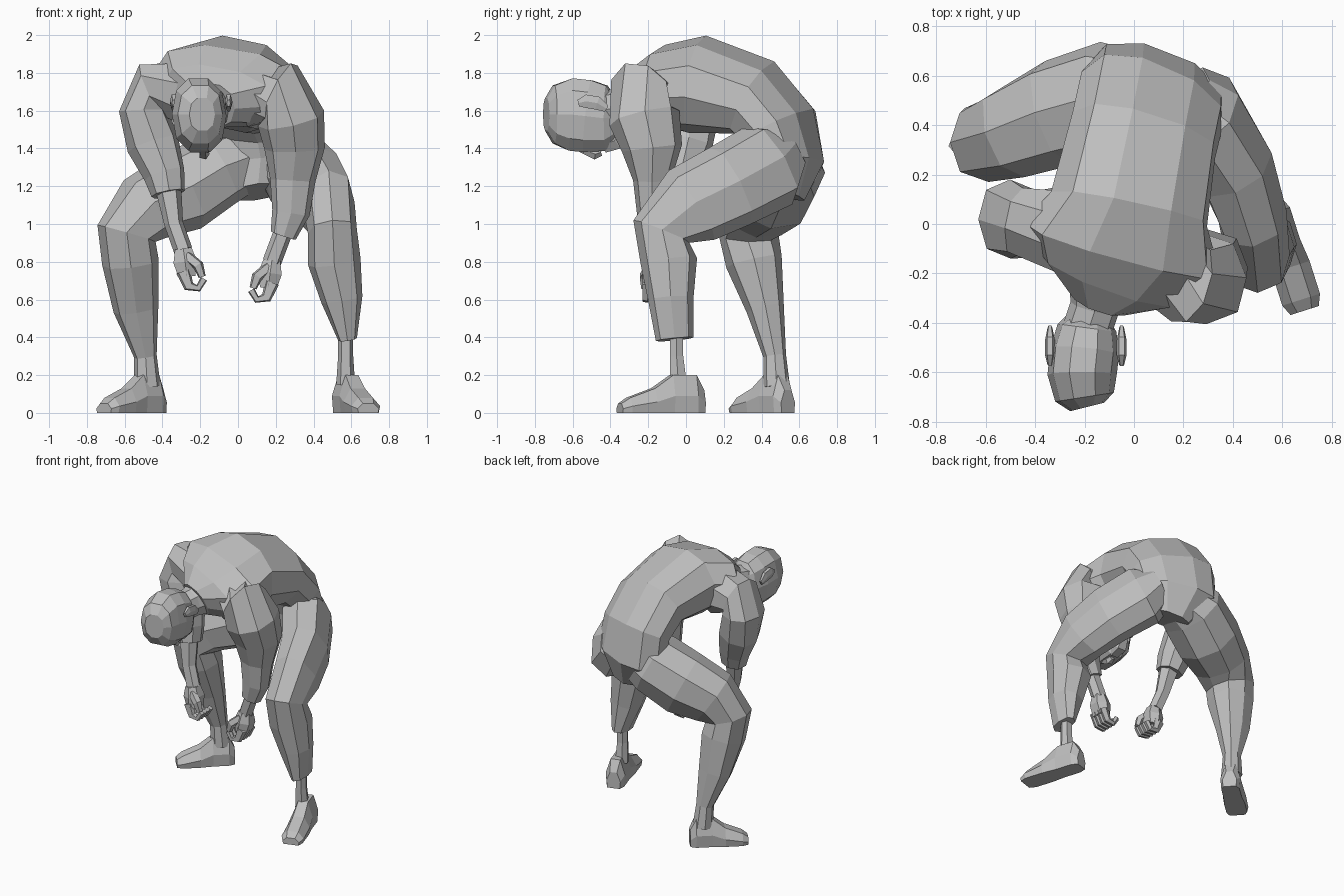
import bpy
import bmesh
from math import cos, sin, pi, copysign
from mathutils import Vector

default_cube = bpy.data.objects.get("Cube")
if default_cube:
    bpy.data.objects.remove(default_cube, do_unlink=True)

# One plain clay colour for the whole figure
grey = .52
clay = bpy.data.materials.new("grey_clay")
clay.use_nodes = True
clay.diffuse_color = (grey, grey, grey, 1)
shader = next(n for n in clay.node_tree.nodes if n.type == "BSDF_PRINCIPLED")
shader.inputs["Base Color"].default_value = clay.diffuse_color
shader.inputs["Roughness"].default_value = .8

SIDEWAYS, BACKWARD, UPWARD = Vector((1, 0, 0)), Vector((0, 1, 0)), Vector((0, 0, 1))


def skin_rings(name, rings):
    """Bridge matching rings of points into a closed, flat-shaded object."""
    bm = bmesh.new()
    loops = [[bm.verts.new(point) for point in ring] for ring in rings]
    for lower, upper in zip(loops, loops[1:]):
        for i in range(len(lower)):
            j = (i + 1) % len(lower)
            bm.faces.new((lower[i], lower[j], upper[j], upper[i]))
    bm.faces.new(list(reversed(loops[0])))
    bm.faces.new(loops[-1])
    bmesh.ops.recalc_face_normals(bm, faces=bm.faces)
    mesh = bpy.data.meshes.new(name)
    bm.to_mesh(mesh)
    bm.free()
    mesh.materials.append(clay)
    bpy.context.collection.objects.link(bpy.data.objects.new(name, mesh))


def soft(value):
    """Push a sine or cosine outward, so a section is slightly boxy."""
    return copysign(abs(value) ** .85, value)


def limb(name, sections, side=SIDEWAYS, sides=8):
    """Loft sections of x, y, z, radius and, for an oval, half depth."""
    centres = [Vector(section[:3]) for section in sections]
    angles = [2 * pi * k / sides for k in range(sides)]
    rings = []
    for i, section in enumerate(sections):
        before = centres[max(i - 1, 0)]
        after = centres[min(i + 1, len(centres) - 1)]
        along = (after - before).normalized()
        across = (side - along * side.dot(along)).normalized()
        outward = along.cross(across)
        width, depth = section[3], section[-1]
        rings.append([
            centres[i]
            + across * width * soft(cos(angle))
            + outward * depth * soft(sin(angle))
            for angle in angles
        ])
    skin_rings(name, rings)


def foot(name, heel, toe):
    """Loft a flat-soled foot from heel to toe."""
    heel, toe = Vector(heel), Vector(toe)
    across = (toe - heel).normalized().cross(UPWARD)
    outline = [(-.9, 0), (-1, .45), (-.5, 1), (.5, 1), (1, .45), (.9, 0)]
    rings = []
    # fraction of length, half width, instep height
    for fraction, width, height in (
        (0, .05, .12), (.1, .07, .2), (.38, .07, .2),
        (.6, .08, .13), (.9, .08, .08), (1, .06, .05),
    ):
        middle = heel.lerp(toe, fraction)
        rings.append([
            middle + across * width * w + UPWARD * height * h
            for w, h in outline
        ])
    skin_rings(name, rings)


def hand(prefix, wrist, inward):
    """Palm, four curled fingers and a thumb; inward is the x direction."""
    x, y, z = wrist

    def at(reach, spread, drop, *radii):
        return (x + inward * reach, y + spread, z - drop, *radii)

    limb(prefix + "_palm", [
        at(0, 0, 0, .05), at(.01, 0, .07, .07, .07), at(.02, 0, .15, .07, .05),
    ], BACKWARD, sides=6)
    for k, finger in enumerate(("index", "middle", "ring", "little")):
        spread = .035 * (k - 1.5)
        limb(prefix + "_" + finger + "_finger", [
            at(0, spread, .12, .02, .04), at(.03, spread, .2, .02, .03),
            at(.08, spread, .21, .02), at(.11, spread, .16, .02),
        ], BACKWARD, sides=5)
    limb(prefix + "_thumb", [
        at(.02, -.03, .04, .03), at(.08, -.06, .09, .03), at(.1, -.06, .15, .02),
    ], BACKWARD, sides=5)


# Bent torso, from the crotch over the back to the base of the neck
limb("torso", [
    (.1, .48, 1.17, .15), (.08, .53, 1.34, .3, .18), (.07, .49, 1.52, .31, .18),
    (.04, .36, 1.67, .31, .2), (-.02, .06, 1.74, .33, .25),
    (-.05, -.1, 1.73, .42, .21), (-.1, -.2, 1.68, .32, .17),
    (-.14, -.3, 1.63, .13),
], Vector((.9, -.35, -.18)), sides=10)

# Neck and head, with the crown forward and the face turned down
limb("neck", [(-.13, -.2, 1.64, .14), (-.16, -.34, 1.62, .1), (-.2, -.46, 1.6, .1)])
limb("head", [
    (-.18, -.37, 1.57, .08, .13), (-.19, -.42, 1.56, .12, .18),
    (-.2, -.52, 1.57, .14, .2), (-.21, -.61, 1.58, .14, .2),
    (-.2, -.7, 1.58, .12, .16), (-.19, -.74, 1.58, .07, .09),
], sides=10)
limb("nose", [(-.18, -.56, 1.4, .02), (-.18, -.48, 1.37, .03), (-.18, -.45, 1.38, .02)],
     sides=5)
limb("chin", [(-.18, -.44, 1.42, .05), (-.18, -.38, 1.44, .06), (-.18, -.35, 1.5, .05)],
     sides=6)
for name, x in (("left_ear", -.05), ("right_ear", -.34)):
    limb(name, [
        (x, -.42, 1.61, .01, .02), (x, -.47, 1.64, .02, .04),
        (x, -.53, 1.65, .02, .04), (x, -.57, 1.64, .01, .02),
    ], sides=6)

# Left arm, hanging forward over the knee
limb("left_arm", [
    (.08, -.15, 1.66, .17), (.23, -.25, 1.7, .17, .16), (.28, -.22, 1.56, .18, .19),
    (.3, -.18, 1.4, .16), (.29, -.18, 1.23, .12, .1), (.28, -.18, 1.06, .1, .08),
    (.24, -.17, .94, .07),
], Vector((1, 0, .3)))
limb("left_wrist", [(.24, -.17, .96, .05), (.18, -.16, .8, .05)], sides=6)
hand("left", (.18, -.16, .81), inward=-1)

# Right arm, with a loose sleeve ending under the elbow
limb("right_arm", [
    (-.27, -.02, 1.7, .18), (-.46, .01, 1.71, .15, .14), (-.5, .02, 1.6, .13, .16),
    (-.45, 0, 1.42, .14), (-.39, -.04, 1.26, .11), (-.37, -.06, 1.16, .09),
], Vector((1, 0, -.3)))
limb("right_forearm", [
    (-.37, -.06, 1.2, .07), (-.34, -.1, 1, .05), (-.29, -.12, .86, .05),
], sides=6)
hand("right", (-.29, -.13, .87), inward=1)

# Left leg, with the trouser hem above a bare ankle
limb("left_leg", [
    (.2, .5, 1.36, .15), (.28, .44, 1.31, .17, .24), (.41, .23, 1.2, .16, .23),
    (.48, .03, 1.1, .14, .22), (.5, -.13, .96, .13, .16), (.51, -.09, .8, .14, .15),
    (.55, -.08, .6, .11, .12), (.58, -.06, .39, .05, .1),
])
limb("left_ankle", [(.57, -.05, .43, .04), (.57, -.05, .3, .04), (.57, -.04, .15, .05)],
     sides=6)
foot("left_foot", heel=(.55, .09, 0), toe=(.69, -.35, 0))

# Right leg, spread sideways from the hip
limb("right_leg", [
    (.05, .52, 1.35, .17), (-.1, .51, 1.29, .23, .2), (-.3, .45, 1.17, .22),
    (-.49, .37, 1.08, .19), (-.59, .33, .95, .16), (-.57, .36, .8, .15),
    (-.54, .42, .55, .1, .12), (-.49, .47, .3, .06), (-.48, .48, .14, .07),
], BACKWARD)
foot("right_foot", heel=(-.41, .54, 0), toe=(-.71, .27, 0))
